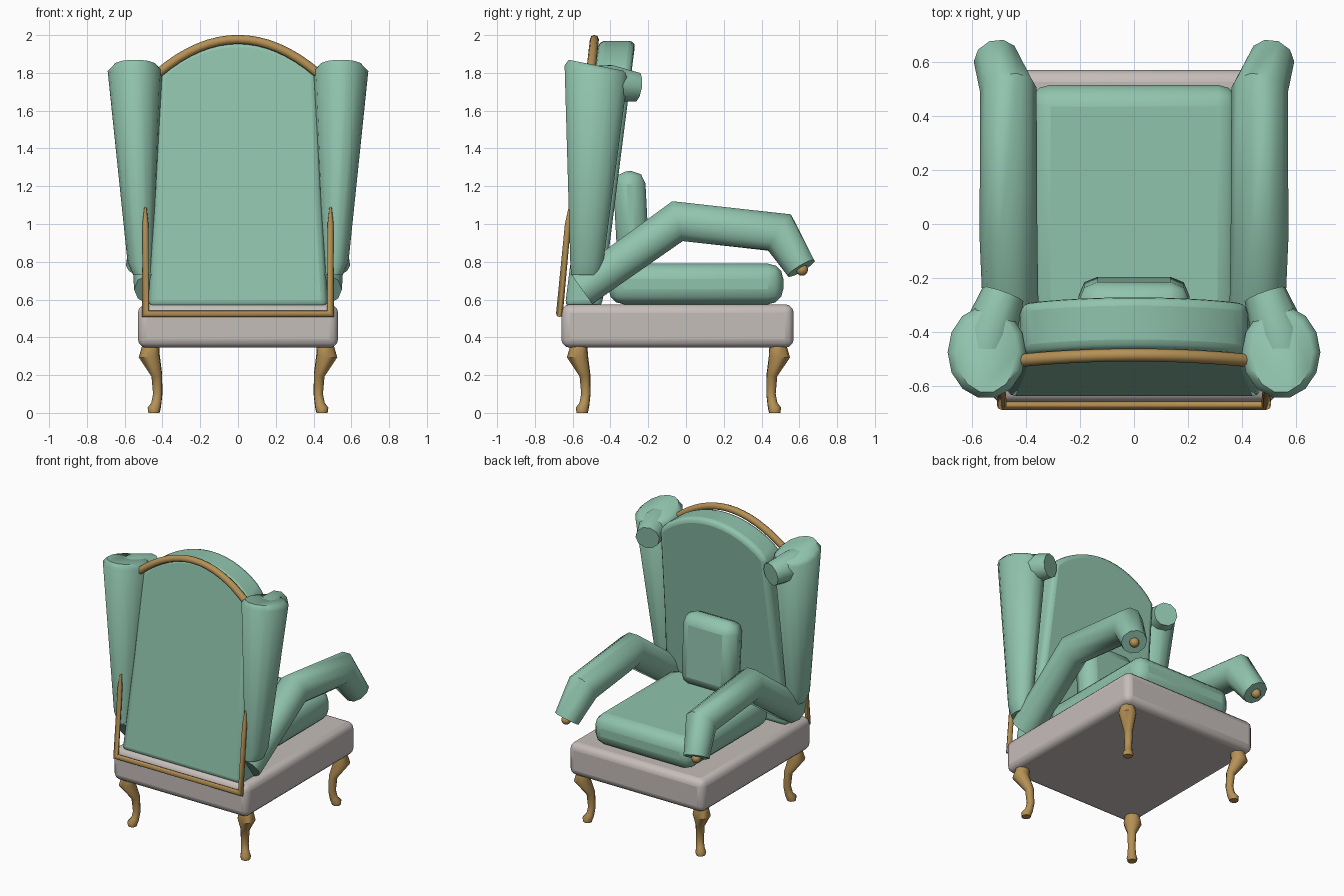
import bpy, bmesh, math
from mathutils import Vector

if "Cube" in bpy.data.objects:
    bpy.data.objects.remove(bpy.data.objects["Cube"])


def material(name, rgb):
    m = bpy.data.materials.new(name)
    m.use_nodes = True
    m.diffuse_color = (*rgb, 1)
    m.node_tree.nodes["Principled BSDF"].inputs["Base Color"].default_value = (*rgb, 1)
    return m


GREEN = material("sage green fabric", (0.28, 0.55, 0.42))
GREY = material("warm grey fabric", (0.56, 0.51, 0.49))
GOLD = material("antique gold", (0.46, 0.28, 0.09))


def finish(name, bm, mat, bevel=0, segments=3, angle=50):
    bmesh.ops.recalc_face_normals(bm, faces=bm.faces)
    mesh = bpy.data.meshes.new(name)
    bm.to_mesh(mesh)
    bm.free()
    mesh.materials.append(mat)
    ob = bpy.data.objects.new(name, mesh)
    bpy.context.collection.objects.link(ob)
    if bevel:
        mod = ob.modifiers.new("Rounding", "BEVEL")
        mod.width, mod.segments = bevel, segments
        mod.limit_method, mod.angle_limit = "ANGLE", math.radians(40)
    bpy.ops.object.select_all(action="DESELECT")
    ob.select_set(True)
    bpy.context.view_layer.objects.active = ob
    bpy.ops.object.shade_smooth_by_angle(angle=math.radians(angle))
    return ob


def box(name, low, high, mat, bevel, segments=3):
    low, high = Vector(low), Vector(high)
    bm = bmesh.new()
    bmesh.ops.create_cube(bm, size=1)
    for v in bm.verts:
        v.co = Vector(a * b for a, b in zip(v.co, high - low))
    ob = finish(name, bm, mat, bevel, segments)
    ob.location = (low + high) / 2
    return ob


def skin(name, rings, mat):
    """Join equal rings of points into a capped, smooth body."""
    bm = bmesh.new()
    loops = [[bm.verts.new(p) for p in ring] for ring in rings]
    for a, b in zip(loops, loops[1:]):
        for i in range(len(a)):
            j = (i + 1) % len(a)
            bm.faces.new((a[i], a[j], b[j], b[i]))
    bm.faces.new(loops[0])
    bm.faces.new(loops[-1])
    return finish(name, bm, mat)


def tube(name, path, radii, ref, mat, sides=10):
    """Sweep a round section along a path with mitred bends."""
    pts, rings = [Vector(p) for p in path], []
    for i, p in enumerate(pts):
        before = (p - pts[max(i - 1, 0)]).normalized()
        after = (pts[min(i + 1, len(pts) - 1)] - p).normalized()
        t = (before + after).normalized()
        u = Vector(ref)
        u = (u - t * u.dot(t)).normalized()
        v = t.cross(u)
        stretch = 1 / max(t.dot(after), t.dot(before))
        angles = [math.tau * k / sides for k in range(sides)]
        rings.append([p + radii[i] * (u * math.cos(a) + v * stretch * math.sin(a))
                      for a in angles])
    return skin(name, rings, mat)


def back_y(z):
    return -0.64 + (z - 0.57) * 0.127


# Seat base and cushion
box("seat_base", (-0.53, -0.66, 0.345), (0.53, 0.57, 0.575), GREY, 0.045)
box("seat_cushion", (-0.39, -0.41, 0.575), (0.39, 0.515, 0.79), GREEN, 0.08)

# Arched, raked backrest
outline = [(-0.475, 0.56), (0.475, 0.56), (0.44, 1.2)]
for k in range(17):
    x = 0.42 - 0.84 * k / 16
    outline.append((x, 1.79 + 0.18 * (1 - (x / 0.42) ** 2) ** 0.85))
outline.append((-0.44, 1.2))
bm = bmesh.new()
face = bm.faces.new([bm.verts.new((x, back_y(z), z)) for x, z in outline])
grown = bmesh.ops.extrude_face_region(bm, geom=[face])
for v in grown["geom"]:
    if isinstance(v, bmesh.types.BMVert):
        v.co.y += 0.195
bmesh.ops.delete(bm, geom=[f for f in bm.faces if f is face and not f.is_valid], context="FACES")
finish("backrest", bm, GREEN, 0.035)

# Lumbar pillow
pillow = box("lumbar_pillow", (-0.205, -0.375, 0.78), (0.205, -0.205, 1.28), GREEN, 0.07, 2)
pillow.rotation_euler.x = math.radians(3)

# Gold crest rail following the arch
crest = []
for k in range(17):
    x = -0.42 + 0.84 * k / 16
    crest.append((x, -0.505 + 0.02 * (1 - (x / 0.42) ** 2), 1.8 + 0.177 * (1 - (x / 0.42) ** 2)))
tube("crest_rail", crest, [0.024] * len(crest), (0, 1, 0), GOLD, 8)

# Gold trim around the lower back, tapering at its tips
trim = [(-0.49, -0.615, 1.09), (-0.49, -0.625, 1.0), (-0.49, -0.67, 0.525)]
trim += [(-x, y, z) for x, y, z in reversed(trim)]
tube("back_trim", trim, [0.006, 0.016, 0.018, 0.018, 0.016, 0.006], (0, 1, 0), GOLD, 8)

for side, label in ((1, "left"), (-1, "right")):
    # Bent arm with a gold button on its end
    arm = [(0.45, -0.55, 0.655), (0.465, -0.045, 1.015), (0.465, 0.495, 0.955), (0.51, 0.61, 0.765)]
    arm = [Vector((x * side, y, z)) for x, y, z in arm]
    tube(label + "_arm", arm, [0.1, 0.107, 0.105, 0.085], (1, 0, 0), GREEN, 10)
    bm = bmesh.new()
    bmesh.ops.create_uvsphere(bm, u_segments=12, v_segments=8, radius=0.032)
    button = finish(label + "_arm_button", bm, GOLD)
    button.location = arm[-1] + (arm[-1] - arm[-2]).normalized() * 0.008

    # Wing: a cone that widens upwards, with a sloping top
    rings = []
    for x, y, z, rx, ry in ((0.5, -0.53, 0.73, 0.055, 0.08), (0.515, -0.525, 0.8, 0.07, 0.09),
                            (0.545, -0.475, 1.81, 0.145, 0.172), (0.545, -0.475, 1.84, 0.115, 0.15)):
        ring = []
        for k in range(14):
            a = math.tau * k / 14
            slope = -0.03 * math.sin(a) if z > 1 else 0
            ring.append((side * (x + rx * math.cos(a)), y + ry * math.sin(a), z + slope))
        rings.append(ring)
    skin(label + "_wing", rings, GREEN)

    # Scroll rolling forward from the top of the wing
    scroll = [(0.55, -0.5, 1.74), (0.535, -0.4, 1.745), (0.485, -0.26, 1.725)]
    tube(label + "_wing_scroll", [(x * side, y, z) for x, y, z in scroll],
         [0.1, 0.1, 0.08], (1, 0, 0), GREEN, 10)

    # Curved legs with knees and feet turned outwards
    for end, y0, place in ((1, 0.45, "front"), (-1, -0.53, "back")):
        path, radii = [], []
        for z, out, r in ((0.36, 0.035, 0.045), (0.3, 0.045, 0.055), (0.2, 0.005, 0.029),
                          (0.1, 0, 0.025), (0.045, 0.008, 0.027), (0.02, 0.02, 0.034),
                          (0, 0.02, 0.03)):
            path.append((side * (0.425 + out), y0 + end * out, z))
            radii.append(r)
        tube(f"{label}_{place}_leg", path, radii, (side, end, 0), GOLD, 10)
